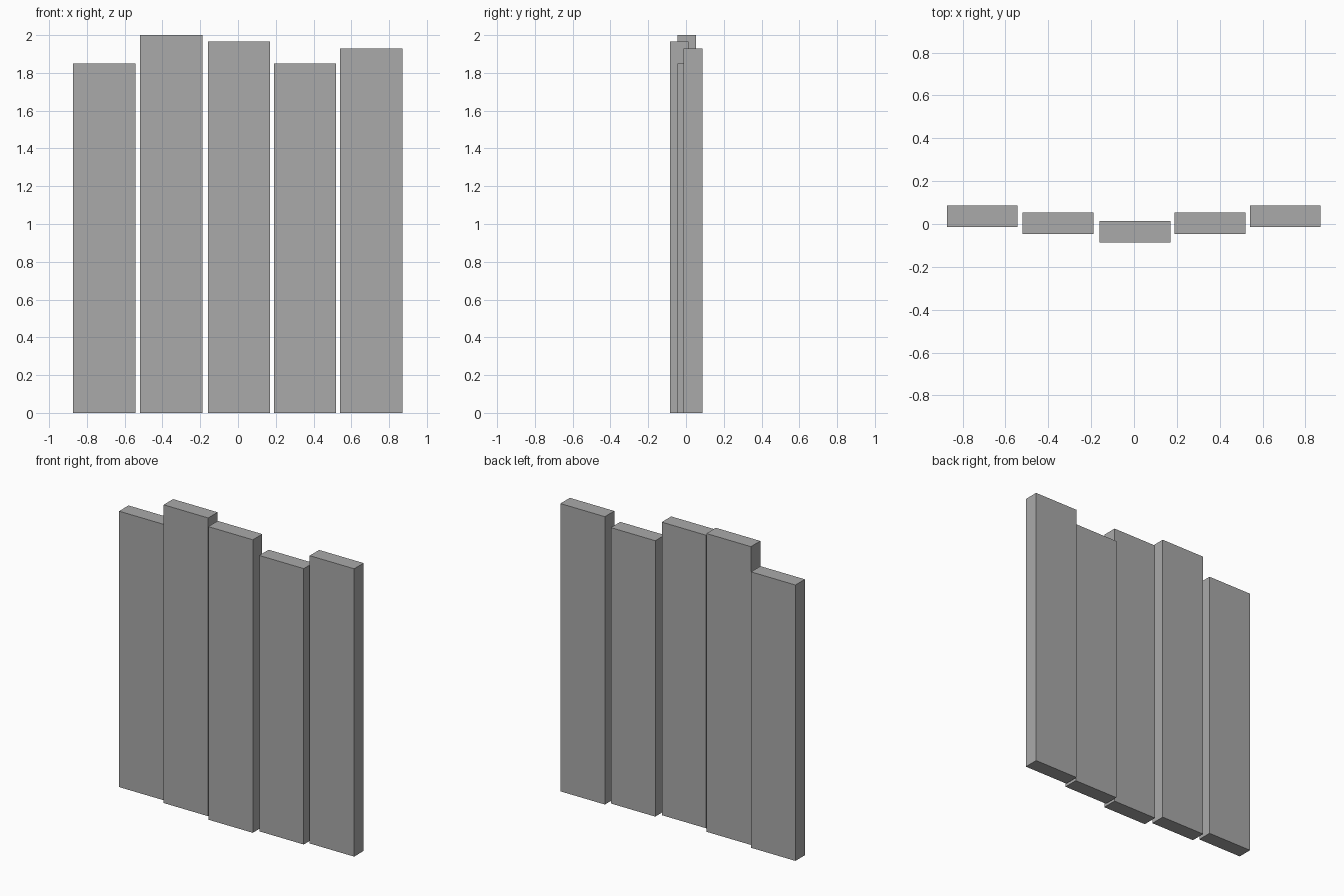
import bpy

cube = bpy.data.objects.get("Cube")
if cube:
    bpy.data.objects.remove(cube, do_unlink=True)

# Single plain grey
grey = bpy.data.materials.new("plain_grey")
grey.use_nodes = True
colour = (0.4, 0.4, 0.4, 1)
grey.diffuse_color = colour
grey.node_tree.nodes["Principled BSDF"].inputs["Base Color"].default_value = colour

WIDTH, DEPTH = 0.33, 0.1


def plank(name, x, y, height):
    """Upright board standing on the ground, centred on x, y."""
    bpy.ops.mesh.primitive_cube_add(size=1, location=(x, y, height / 2))
    board = bpy.context.object
    board.name = name
    board.scale = (WIDTH, DEPTH, height)
    bpy.ops.object.transform_apply(location=False, rotation=False, scale=True)
    board.data.materials.append(grey)


# Five boards of uneven height, the middle one furthest forward
plank("plank_far_right", -0.708, 0.037, 1.85)
plank("plank_right", -0.354, 0.004, 2.0)
plank("plank_middle", 0.005, -0.036, 1.965)
plank("plank_left", 0.355, 0.004, 1.85)
plank("plank_far_left", 0.706, 0.037, 1.93)
